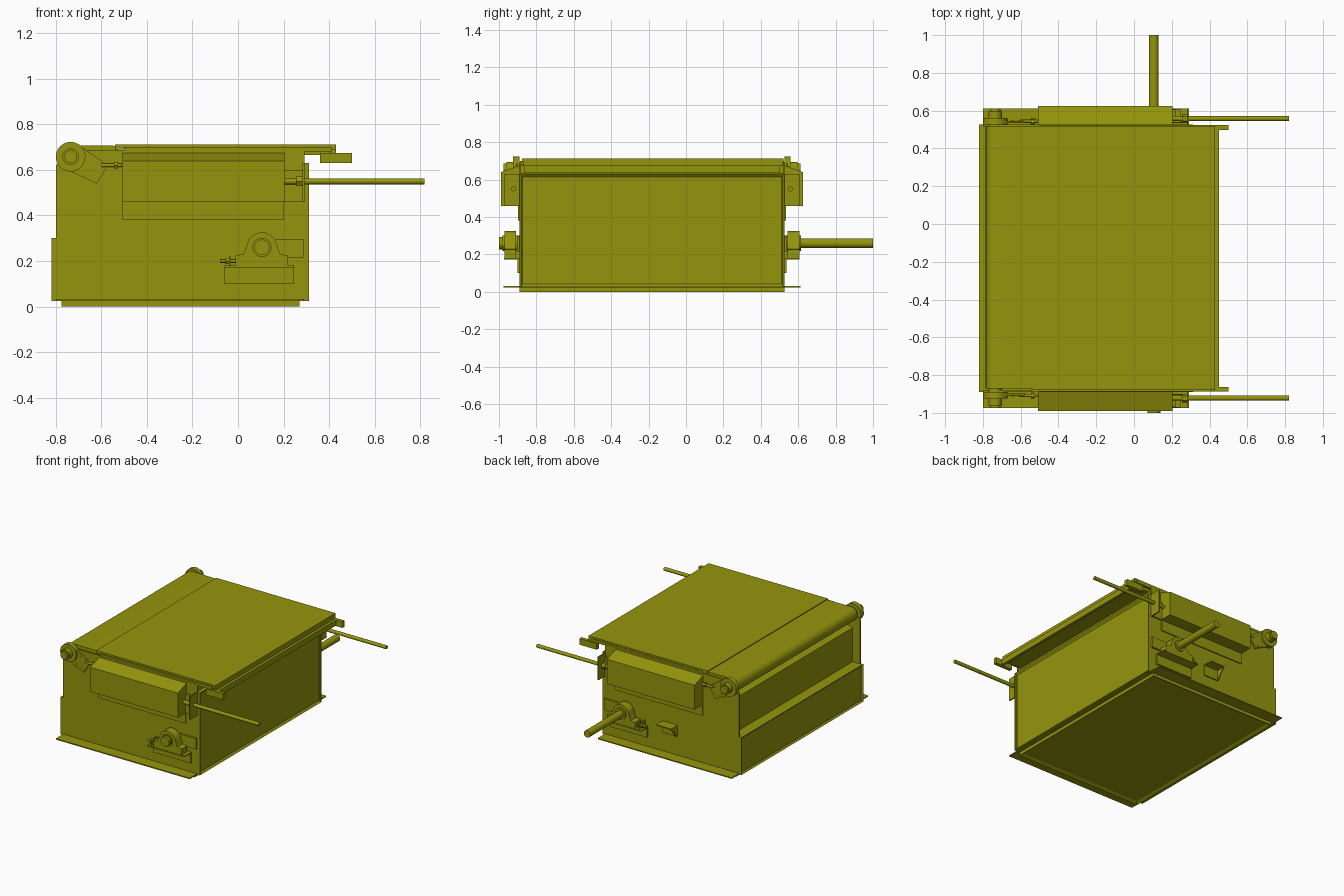
import bpy, bmesh, math
from mathutils import Vector, Matrix

old = bpy.data.objects.get("Cube")
if old:
    bpy.data.objects.remove(old, do_unlink=True)

# One olive paint for everything
olive = bpy.data.materials.new("olive_paint")
olive.use_nodes = True
COLOUR = (0.3, 0.3, 0.004, 1)
olive.diffuse_color = COLOUR
olive.node_tree.nodes["Principled BSDF"].inputs["Base Color"].default_value = COLOUR

MID = -0.182                 # middle plane of the machine
HALF = 0.708                 # half width of the casing
FRONT, BACK = MID - HALF, MID + HALF


def finish(name, bm, smooth=False):
    bmesh.ops.recalc_face_normals(bm, faces=bm.faces)
    mesh = bpy.data.meshes.new(name)
    bm.to_mesh(mesh)
    bm.free()
    mesh.materials.append(olive)
    ob = bpy.data.objects.new(name, mesh)
    bpy.context.collection.objects.link(ob)
    if smooth:
        bpy.ops.object.select_all(action='DESELECT')
        ob.select_set(True)
        bpy.context.view_layer.objects.active = ob
        bpy.ops.object.shade_smooth_by_angle(angle=math.radians(35))
    return ob


def box_bm(x, y, z):
    bm = bmesh.new()
    size = (x[1] - x[0], y[1] - y[0], z[1] - z[0])
    centre = [sum(r) / 2 for r in (x, y, z)]
    bmesh.ops.create_cube(bm, size=1, matrix=Matrix.Translation(centre) @ Matrix.Diagonal((*size, 1)))
    return bm


def box(name, x, y, z):
    return finish(name, box_bm(x, y, z))


def framed_panel(name, x, y, z, side, rim, depth):
    """Box with a sunken panel on the face looking along side."""
    bm = box_bm(x, y, z)
    bm.normal_update()
    face = [f for f in bm.faces if f.normal.dot(side) > 0.9]
    bmesh.ops.inset_region(bm, faces=face, thickness=rim)
    bmesh.ops.translate(bm, verts=face[0].verts, vec=-depth * Vector(side))
    return finish(name, bm)


def rod(name, p, axis, length, r, sides=32):
    bm = bmesh.new()
    turn = Vector((0, 0, 1)).rotation_difference(Vector(axis)).to_matrix().to_4x4()
    move = Matrix.Translation(Vector(p) + Vector(axis) * length / 2)
    bmesh.ops.create_cone(bm, cap_ends=True, segments=sides, radius1=r, radius2=r,
                          depth=length, matrix=move @ turn)
    return finish(name, bm, sides > 8)


def extrude(name, points, y0, y1, smooth=False):
    """Profile in x and z, extruded along y."""
    bm = bmesh.new()
    face = bm.faces.new([bm.verts.new((x, y0, z)) for x, z in points])
    res = bmesh.ops.extrude_face_region(bm, geom=[face])
    verts = [v for v in res["geom"] if isinstance(v, bmesh.types.BMVert)]
    bmesh.ops.translate(bm, verts=verts, vec=(0, y1 - y0, 0))
    return finish(name, bm, smooth)


def arc(cx, cz, r, a0, a1, n):
    angles = [math.radians(a0 + (a1 - a0) * i / n) for i in range(n + 1)]
    return [(cx + r * math.cos(a), cz + r * math.sin(a)) for a in angles]


# Casing: stepped inner body, framed end panels, base tray and side flanges
extrude("inner_body", [(-0.8, 0.03), (0.285, 0.03), (0.285, 0.68), (-0.55, 0.68), (-0.55, 0.61),
                       (-0.74, 0.55), (-0.74, 0.3), (-0.8, 0.3)], FRONT + 0.008, BACK - 0.008)
framed_panel("outlet_panel", (0.28, 0.312), (FRONT, BACK), (0.025, 0.63), (1, 0, 0), 0.022, 0.012)
framed_panel("inlet_panel", (-0.82, -0.8), (FRONT, BACK), (0.025, 0.3), (-1, 0, 0), 0.018, 0.01)
framed_panel("base_tray", (-0.775, 0.27), (FRONT, BACK), (0, 0.03), (0, 0, -1), 0.03, 0.012)
box("base_flange", (-0.8, 0.29), (MID - 0.793, MID + 0.793), (0.024, 0.032))

# Belt wrapped around the drive roller, deck slab and lip
RX, RZ = -0.735, 0.658
extrude("belt", [(-0.53, 0.685), (-0.53, 0.706)] + arc(RX, RZ, 0.05, 90, 270, 20)
        + [(-0.62, 0.625), (-0.56, 0.66)], FRONT + 0.02, BACK - 0.008, True)
box("belt_deck", (-0.54, 0.43), (FRONT + 0.012, BACK - 0.006), (0.69, 0.712))
box("deck_lip", (0.405, 0.43), (FRONT + 0.02, BACK - 0.01), (0.665, 0.695))
box("deck_end_bar", (0.43, 0.45), (FRONT + 0.012, BACK - 0.006), (0.635, 0.675))
box("deck_underframe", (0.28, 0.42), (FRONT + 0.03, BACK - 0.03), (0.665, 0.692))

# Everything that appears on both long sides; s points outward
for side, s in (("front", -1), ("back", 1)):
    def out(d):
        return MID + s * (HALF + d)

    def span(a, b):
        return tuple(sorted((out(a), out(b))))

    def sbox(part, x, d, z):
        return box(f"{side}_{part}", x, span(*d), z)

    def srod(part, x, z, d, r, sides=32):
        return rod(f"{side}_{part}", (x, out(d[0]), z), (0, s, 0), d[1] - d[0], r, sides)

    extrude(f"{side}_side_plate", [(-0.8, 0.025), (0.31, 0.025), (0.31, 0.63), (0.292, 0.63),
                                   (0.292, 0.688), (-0.72, 0.688), (-0.8, 0.62)], out(-0.01), out(0))

    # Guard cover with a sloping top, and its backing plate
    bm = box_bm((-0.508, 0.205), span(0, 0.1), (0.46, 0.675))
    for v in bm.verts:
        if v.co.z > 0.6 and abs(v.co.y - out(0.1)) < 0.001:
            v.co.z = 0.64
    finish(f"{side}_guard_cover", bm)
    sbox("guard_plate", (-0.508, 0.2), (0, 0.008), (0.38, 0.47))

    # Tension rod with its end plate, bracket and nuts
    rod(f"{side}_tension_rod", (0.18, out(0.032), 0.55), (1, 0, 0), 0.64, 0.013)
    sbox("rod_end_plate", (0.283, 0.292), (0, 0.084), (0.46, 0.63))
    sbox("rod_bracket", (0.2, 0.29), (0, 0.012), (0.46, 0.6))
    rod(f"{side}_rod_nut", (0.255, out(0.032), 0.55), (1, 0, 0), 0.028, 0.024, 6)

    # Deck angle bracket
    sbox("deck_bracket", (0.36, 0.5), (-0.028, -0.002), (0.63, 0.675))
    sbox("deck_rail", (-0.5, 0.41), (-0.02, -0.002), (0.68, 0.7))

    # Roller bearing, its hanger plate with bolts and the adjusting screw
    srod("roller_flange", RX, RZ, (0.0, 0.034), 0.065, 40)
    srod("roller_hub", RX, RZ, (-0.02, 0.07), 0.036)
    srod("roller_shaft", RX, RZ, (0, 0.085), 0.028)
    extrude(f"{side}_roller_hanger", [(-0.7, 0.71), (-0.57, 0.62), (-0.62, 0.54), (-0.77, 0.61)],
            out(0.008), out(0.02))
    for bx, bz in ((-0.645, 0.645), (-0.61, 0.625), (-0.675, 0.585), (-0.64, 0.567)):
        srod("hanger_bolt", bx, bz, (0.018, 0.022), 0.007, 8)
    rod(f"{side}_roller_screw", (-0.6, out(0.018), 0.62), (1, 0, 0), 0.09, 0.008, 12)
    rod(f"{side}_roller_screw_nut", (-0.545, out(0.018), 0.62), (1, 0, 0), 0.018, 0.016, 6)

    # Pillow block on an angle shelf
    SX, SZ = 0.105, 0.26
    sbox("bearing_angle", (-0.06, 0.245), (0, 0.01), (0.1, 0.18))
    sbox("bearing_shelf", (-0.06, 0.245), (0, 0.082), (0.172, 0.18))
    extrude(f"{side}_pillow_block", [(-0.01, 0.18), (0.22, 0.18), (0.22, 0.225), (0.185, 0.23)]
            + arc(SX, SZ, 0.066, 10, 170, 16) + [(0.025, 0.23), (-0.01, 0.225)],
            out(0.018), out(0.08), True)
    srod("bearing_collar", SX, SZ, (0, 0.09), 0.042)
    sbox("slot_cover", (0.15, 0.29), (0, 0.014), (0.215, 0.295))
    sbox("screw_tab", (-0.04, -0.03), (0, 0.07), (0.18, 0.22))
    rod(f"{side}_bearing_screw", (-0.08, out(0.045), 0.2), (1, 0, 0), 0.08, 0.008, 12)
    rod(f"{side}_bearing_screw_nut", (-0.055, out(0.045), 0.2), (1, 0, 0), 0.016, 0.016, 6)

# Lower drive shaft: a stub at the front and a long end at the back
rod("drive_shaft_stub", (0.105, -1.0, 0.26), (0, 1, 0), 0.12, 0.034)
rod("drive_shaft", (0.105, 0.5, 0.26), (0, 1, 0), 0.5, 0.026)

# Motor bracket on the back: shelf with a triangular gusset
box("motor_shelf", (-0.3, -0.18), (BACK, BACK + 0.075), (0.245, 0.253))
box("motor_bracket_plate", (-0.3, -0.18), (BACK, BACK + 0.008), (0.17, 0.25))
bm = box_bm((-0.3, -0.292), (BACK, BACK + 0.075), (0.17, 0.25))
for v in bm.verts:
    if v.co.z < 0.2 and v.co.y > BACK + 0.01:
        v.co.y = BACK + 0.01
finish("motor_gusset", bm)
